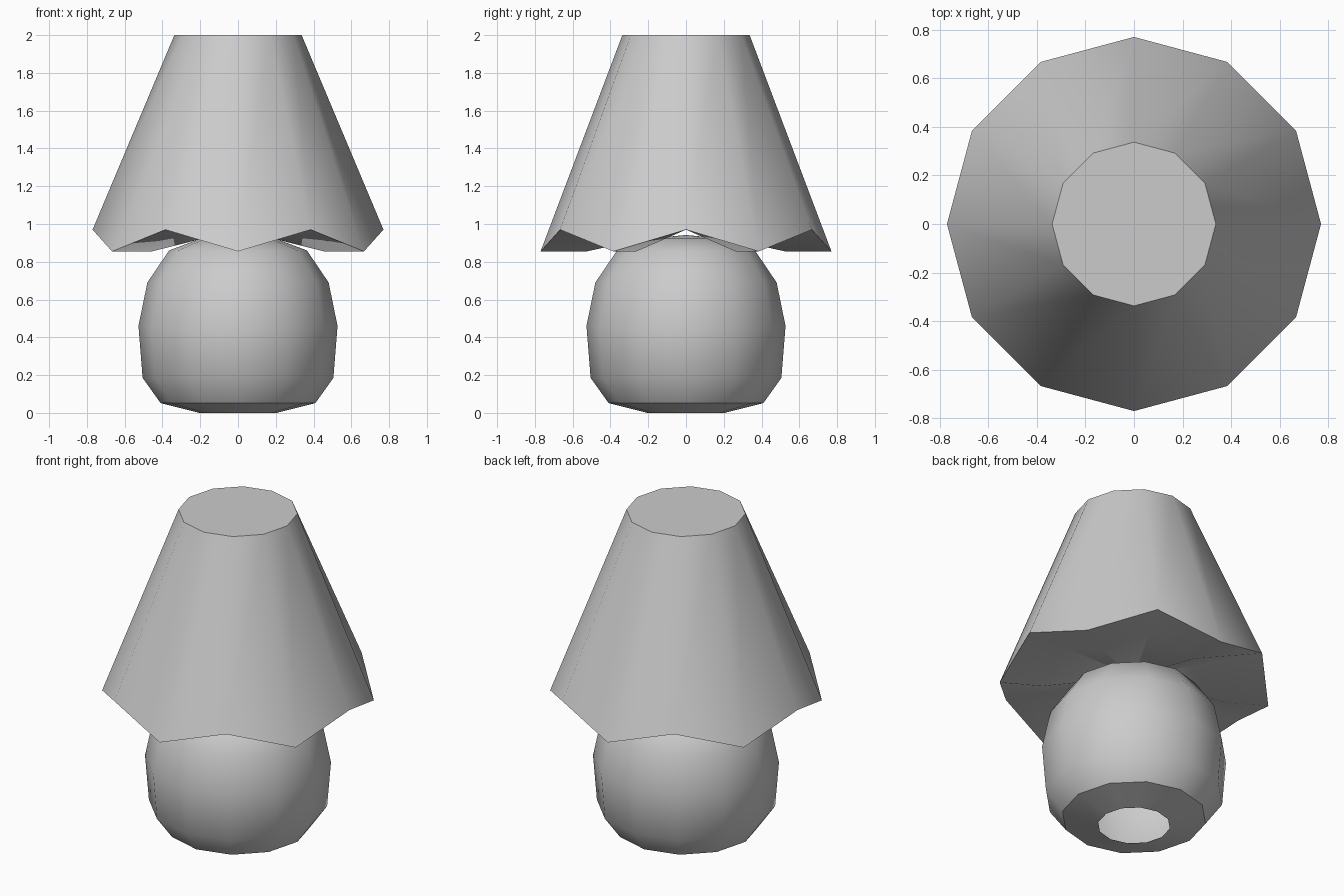
import bpy, bmesh
from math import sin, cos, pi

if "Cube" in bpy.data.objects:
    bpy.data.objects.remove(bpy.data.objects["Cube"])

SIDES = 12


def lathe(name, rings, cap_start, cap_end, angle):
    """Rings are (radius, z on even sides, z on odd sides); a cap is an apex height or None."""
    bm = bmesh.new()
    loops = []
    for r, z_even, z_odd in rings:
        loops.append([bm.verts.new((r * cos(2 * pi * k / SIDES),
                                    r * sin(2 * pi * k / SIDES),
                                    z_odd if k % 2 else z_even))
                      for k in range(SIDES)])
    for a, b in zip(loops, loops[1:]):
        for k in range(SIDES):
            n = (k + 1) % SIDES
            bm.faces.new((a[k], a[n], b[n], b[k]))
    for loop, apex, flip in ((loops[0], cap_start, True), (loops[-1], cap_end, False)):
        if apex is None:
            continue
        tip = bm.verts.new((0, 0, apex))
        for k in range(SIDES):
            n = (k + 1) % SIDES
            tri = (loop[k], loop[n], tip)
            bm.faces.new(tri[::-1] if flip else tri)
    mesh = bpy.data.meshes.new(name)
    bm.to_mesh(mesh)
    bm.free()
    obj = bpy.data.objects.new(name, mesh)
    bpy.context.collection.objects.link(obj)
    bpy.ops.object.select_all(action='DESELECT')
    obj.select_set(True)
    bpy.context.view_layer.objects.active = obj
    bpy.ops.object.shade_smooth_by_angle(angle=angle * pi / 180)
    return obj


# Rounded base, open underneath
base_profile = [(0.205, 0.003), (0.41, 0.052), (0.505, 0.185), (0.527, 0.46),
                (0.48, 0.69), (0.365, 0.86), (0.2, 0.922)]
base_profile[0] = (0.205, 0.0)
lathe("lamp_base", [(r, z, z) for r, z in base_profile], None, 0.942, 38)

# Shade with a zigzag rim, broad underside and flat top
lathe("lamp_shade", [(0.525, 0.97, 0.855), (0.77, 0.97, 0.855), (0.337, 2.0, 2.0)],
      0.97, 2.0, 40)
